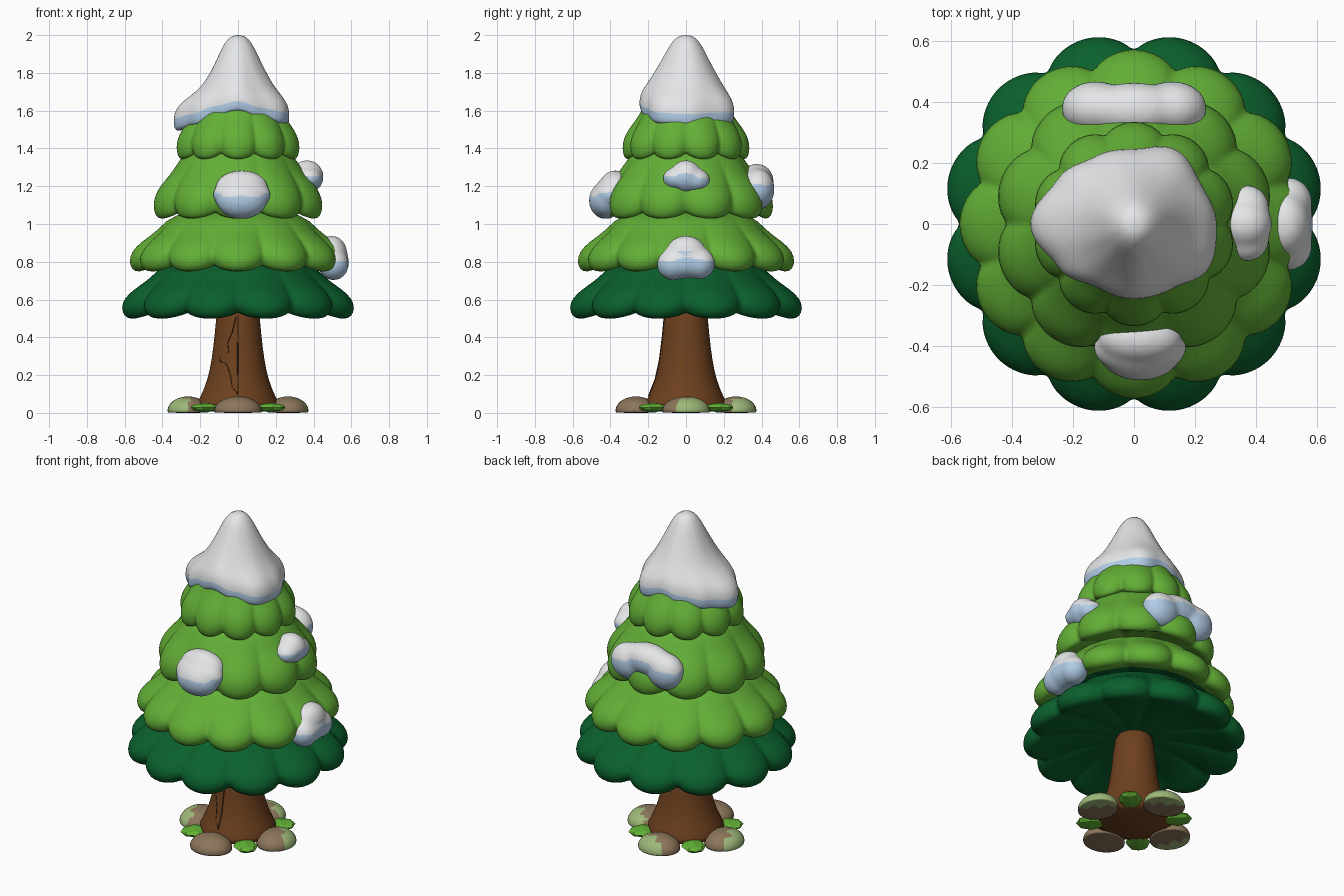
import bpy, bmesh
from math import sin, cos, pi, tau, radians, floor
from mathutils import Vector, Matrix

cube = bpy.data.objects.get("Cube")
if cube:
    bpy.data.objects.remove(cube, do_unlink=True)


def material(name, rgb):
    m = bpy.data.materials.new(name)
    m.use_nodes = True
    m.diffuse_color = (*rgb, 1)
    bsdf = next(n for n in m.node_tree.nodes if n.type == "BSDF_PRINCIPLED")
    bsdf.inputs["Base Color"].default_value = (*rgb, 1)
    bsdf.inputs["Roughness"].default_value = 0.8
    return m


LIGHT = material("light green", (0.125, 0.43, 0.037))
DARK = material("dark green", (0.003, 0.118, 0.026))
SNOW = material("snow white", (0.86, 0.87, 0.88))
BLUE = material("snow shade blue", (0.5, 0.69, 0.9))
BARK = material("bark brown", (0.155, 0.052, 0.013))
CRACK = material("crack brown", (0.05, 0.018, 0.006))
STONE = material("stone brown", (0.26, 0.18, 0.105))
MOSS = material("moss green", (0.34, 0.48, 0.19))
LEAF = material("leaf green", (0.12, 0.44, 0.035))


def finish(name, bm, mats, smooth=True):
    bmesh.ops.recalc_face_normals(bm, faces=bm.faces)
    for f in bm.faces:
        f.smooth = smooth
    me = bpy.data.meshes.new(name)
    bm.to_mesh(me)
    bm.free()
    for m in mats:
        me.materials.append(m)
    ob = bpy.data.objects.new(name, me)
    bpy.context.collection.objects.link(ob)
    return ob


def skin(name, rings, mats, band_material=lambda i: 0):
    """Closed, rounded surface through a stack of rings of points."""
    bm = bmesh.new()
    rows = [[bm.verts.new(p) for p in ring] for ring in rings]
    n = len(rows[0])
    for i, (a, b) in enumerate(zip(rows, rows[1:])):
        for j in range(n):
            k = (j + 1) % n
            f = bm.faces.new((a[j], a[k], b[k], b[j]))
            f.material_index = band_material(i)
    for row, i in ((rows[0], 0), (rows[-1], len(rows) - 2)):
        bm.faces.new(row).material_index = band_material(i)
    mod = finish(name, bm, mats).modifiers.new("Rounded", "SUBSURF")
    mod.levels = mod.render_levels = 1


def polar(r, a, z):
    return Vector((r * cos(a), r * sin(a), z))


# Trunk with a flared foot
TRUNK = [(0.235, 0.0), (0.218, 0.05), (0.178, 0.13), (0.15, 0.22),
         (0.13, 0.35), (0.118, 0.48), (0.105, 0.62)]
skin("trunk", [[polar(r, tau * j / 32, z) for j in range(32)] for r, z in TRUNK], [BARK])


def trunk_radius(z):
    for (r0, z0), (r1, z1) in zip(TRUNK, TRUNK[1:]):
        if z <= z1:
            return r0 + (r1 - r0) * (z - z0) / (z1 - z0)
    return TRUNK[-1][0]


# Cracks in the bark on the front
def crack(name, points, thickness):
    cu = bpy.data.curves.new(name, "CURVE")
    cu.dimensions = "3D"
    cu.bevel_depth = thickness
    cu.bevel_resolution = 1
    sp = cu.splines.new("POLY")
    sp.points.add(len(points) - 1)
    for p, (x, z) in zip(sp.points, points):
        r = trunk_radius(z)
        p.co = (x, -(r * r - x * x) ** 0.5, z, 1)
    cu.materials.append(CRACK)
    bpy.context.collection.objects.link(bpy.data.objects.new(name, cu))


crack("long_crack", [(0, 0.09), (0, 0.18), (-0.002, 0.28), (0, 0.4), (0, 0.52)], 0.0035)
crack("side_crack", [(-0.01, 0.51), (-0.03, 0.43), (-0.055, 0.37), (-0.05, 0.32), (-0.1, 0.29),
                     (-0.09, 0.27), (-0.06, 0.26), (-0.04, 0.2), (-0.03, 0.13), (0, 0.1)], 0.0025)

# Branch tiers: radius share, height share, strength of the lobes
TIER = [(0.15, 0.22, 0), (0.5, 0.2, 0.4), (0.82, 0.06, 0.9), (0.92, -0.03, 1),
        (0.985, 0.03, 1), (1.01, 0.17, 1), (0.985, 0.35, 0.95), (0.9, 0.51, 0.75),
        (0.8, 0.64, 0.45), (0.71, 0.79, 0.2), (0.62, 0.98, 0.05), (0.2, 1.2, 0)]


def tier(name, radius, bottom, top, lobes, phase, mats, dark_bands=0):
    n = lobes * 12
    rings = []
    for share, height, strength in TIER:
        ring = []
        for j in range(n):
            a = tau * j / n
            valley = strength * (1 - abs(cos(lobes / 2 * (a - phase))) ** 0.7)
            lift = 0.035 * valley if height < 0.3 else 0
            ring.append(polar(radius * share * (1 - 0.1 * valley), a,
                              bottom + height * (top - bottom) + lift))
        rings.append(ring)
    skin(name, rings, mats, lambda i: int(i < dark_bands))


tier("bottom_tier", 0.628, 0.5, 0.8, 12, radians(15), [DARK])
tier("lower_tier", 0.572, 0.75, 1.05, 12, 0, [LIGHT, DARK], 2)
tier("middle_tier", 0.46, 1.03, 1.39, 10, pi / 2, [LIGHT, DARK], 1)
tier("upper_tier", 0.335, 1.345, 1.66, 10, pi / 2, [LIGHT])


# Snow cap with an uneven rim
def around(values, a):
    t = a / tau * len(values)
    i = floor(t)
    s = (1 - cos(pi * (t - i))) / 2
    return values[i % len(values)] * (1 - s) + values[(i + 1) % len(values)] * s


RIM_RADIUS = [0.27, 0.255, 0.28, 0.245, 0.255, 0.29, 0.34, 0.285, 0.24, 0.245, 0.245, 0.285]
RIM_HEIGHT = [1.52, 1.53, 1.53, 1.56, 1.53, 1.51, 1.49, 1.52, 1.57, 1.6, 1.56, 1.53]
# radius, height share above the rim, pull towards the uneven rim
CAP = [(0.17, 0.1, 0), (0.215, 0.03, 0.7), (0.24, -0.005, 0.95), (0.25, 0.03, 1),
       (0.253, 0.125, 1), (0.245, 0.23, 1), (0.222, 0.32, 0.85), (0.194, 0.41, 0.4),
       (0.163, 0.53, 0.1), (0.122, 0.7, 0), (0.088, 0.86, 0), (0.055, 0.965, 0), (0.022, 1.0, 0)]
rings = []
for r, h, pull in CAP:
    ring = []
    for j in range(72):
        a = tau * j / 72
        low = around(RIM_HEIGHT, a)
        rim = around(RIM_RADIUS, a) * r / 0.25
        ring.append(polar(r + (rim - r) * pull, a, low + (2.0 - low) * h))
    rings.append(ring)
skin("snow_cap", rings, [SNOW, BLUE], lambda i: int(i < 4))


# Snow clumps: overlapping ellipsoids melted together, shaded blue underneath
def snow_clump(name, balls):
    bm = bmesh.new()
    for centre, size in balls:
        bmesh.ops.create_uvsphere(bm, u_segments=32, v_segments=20, radius=1,
                                  matrix=Matrix.LocRotScale(Vector(centre), None, Vector(size)))
    ob = finish(name, bm, [SNOW, BLUE])
    melt = ob.modifiers.new("Melt", "REMESH")
    melt.mode = "VOXEL"
    melt.voxel_size = 0.01
    melt.use_smooth_shade = True
    soft = ob.modifiers.new("Soften", "SMOOTH")
    soft.iterations = 25
    shape = ob.evaluated_get(bpy.context.evaluated_depsgraph_get())
    me = bpy.data.meshes.new_from_object(shape)
    ob.modifiers.clear()
    ob.data = me
    me.materials.clear()
    for m in (SNOW, BLUE):
        me.materials.append(m)
    for p in me.polygons:
        p.material_index = int(p.normal.z < 0.2)
        p.use_smooth = True


snow_clump("front_snow", [((0.02, -0.375, 1.195), (0.14, 0.085, 0.09)),
                          ((0.02, -0.405, 1.155), (0.155, 0.09, 0.09)),
                          ((0.02, -0.425, 1.125), (0.135, 0.09, 0.1))])
snow_clump("back_snow", [((0, 0.375, 1.225), (0.16, 0.09, 0.095))] +
           [((s * 0.125, 0.38, 1.185), (0.115, 0.09, 0.11)) for s in (-1, 1)])
snow_clump("left_upper_snow", [((0.365, 0, 1.25), (0.09, 0.085, 0.09)),
                               ((0.37, -0.055, 1.24), (0.075, 0.07, 0.06)),
                               ((0.37, 0.055, 1.23), (0.075, 0.075, 0.065))])
snow_clump("left_lower_snow", [((0.495, 0, 0.84), (0.085, 0.11, 0.1)),
                               ((0.505, -0.07, 0.785), (0.082, 0.085, 0.085)),
                               ((0.505, 0.07, 0.79), (0.082, 0.085, 0.085)),
                               ((0.505, 0, 0.795), (0.085, 0.11, 0.085))])


# Stones around the foot, mossy on one side, with leaf tufts between them
def stone(name, angle, moss_direction):
    turn = Matrix.Rotation(angle, 4, "Z")
    centre = turn @ Vector((0.265, 0, 0.012))
    bm = bmesh.new()
    bmesh.ops.create_uvsphere(bm, u_segments=28, v_segments=18, radius=1)
    bm.transform(Matrix.Translation(centre) @ turn @ Matrix.Diagonal((0.108, 0.125, 0.075, 1)))
    for v in bm.verts:
        v.co.z = max(v.co.z, 0.05 * (v.co.z + 0.063))
    for f in bm.faces:
        offset = f.calc_center_median() - centre
        wave = 0.015 * sin(60 * (offset.x - offset.y))
        f.material_index = int(offset.dot(Vector(moss_direction)) > 0.03 + wave)
    finish(name, bm, [STONE, MOSS])


stone("left_stone", 0, (0.75, 0.6, 0))
stone("back_stone", pi / 2, (0.5, 0.8, 0))
stone("right_stone", pi, (-0.9, -0.35, 0))
stone("front_stone", -pi / 2, (0, 0, 0))

for i in range(4):
    bm = bmesh.new()
    bmesh.ops.create_uvsphere(bm, u_segments=8, v_segments=4, radius=1)
    bm.transform(Matrix.Rotation(pi / 4 + i * pi / 2, 4, "Z") @ Matrix.Translation((0.245, 0, 0.028))
                 @ Matrix.Diagonal((0.085, 0.07, 0.026, 1)) @ Matrix.Rotation(pi / 2, 4, "Y"))
    finish("leaf_tuft_%d" % (i + 1), bm, [LEAF], smooth=False)
